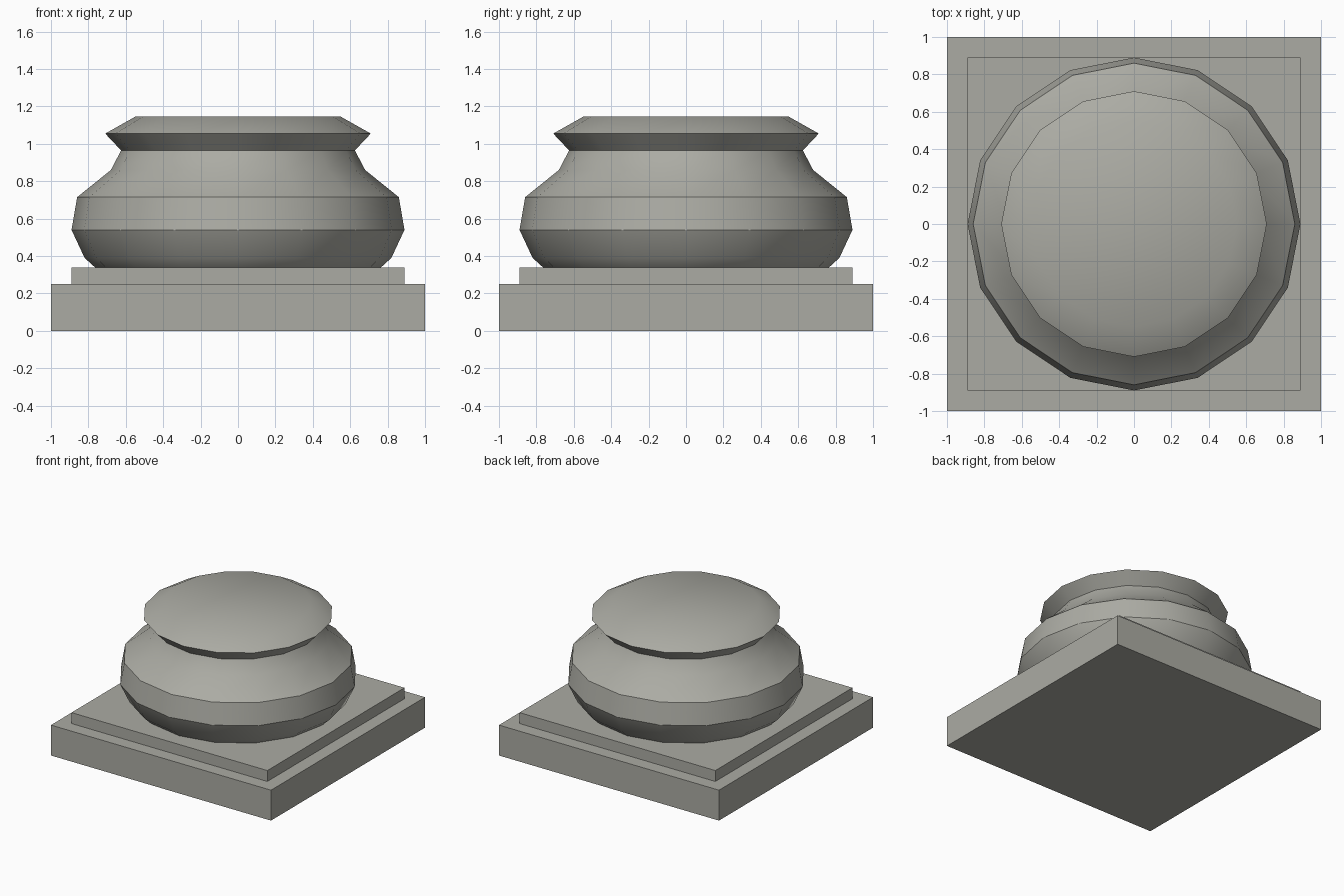
import bpy
import bmesh
from math import cos, sin, tau, radians

SIDES = 16

cube = bpy.data.objects.get("Cube")
if cube:
    bpy.data.objects.remove(cube, do_unlink=True)

# Single stone colour
stone = bpy.data.materials.new("warm grey stone")
stone.use_nodes = True
colour = (0.41, 0.41, 0.37, 1.0)
stone.diffuse_color = colour
stone.node_tree.nodes["Principled BSDF"].inputs["Base Color"].default_value = colour


def add_object(name, bm):
    bmesh.ops.recalc_face_normals(bm, faces=bm.faces[:])
    mesh = bpy.data.meshes.new(name)
    bm.to_mesh(mesh)
    bm.free()
    mesh.materials.append(stone)
    obj = bpy.data.objects.new(name, mesh)
    bpy.context.collection.objects.link(obj)
    return obj


def slab(name, width, bottom, top):
    bm = bmesh.new()
    bmesh.ops.create_cube(bm, size=1)
    bmesh.ops.scale(bm, vec=(width, width, top - bottom), verts=bm.verts)
    bmesh.ops.translate(bm, vec=(0, 0, (top + bottom) / 2), verts=bm.verts)
    return add_object(name, bm)


def turned(name, profile):
    """Revolve (radius, height) pairs and cap both ends."""
    bm = bmesh.new()
    rings = [[bm.verts.new((r * cos(tau * i / SIDES), r * sin(tau * i / SIDES), z))
              for i in range(SIDES)] for r, z in profile]
    for low, high in zip(rings, rings[1:]):
        for i in range(SIDES):
            j = (i + 1) % SIDES
            bm.faces.new((low[i], low[j], high[j], high[i]))
    bm.faces.new(rings[0][::-1])
    bm.faces.new(rings[-1])
    return add_object(name, bm)


# Square plinth in two steps
slab("plinth", 2.0, 0.0, 0.25)
slab("plinth_step", 1.78, 0.25, 0.34)

# Rounded moulding, neck and flared rim
moulding = turned("round_moulding", [
    (0.765, 0.34), (0.82, 0.39), (0.89, 0.54), (0.86, 0.715),
    (0.68, 0.86), (0.625, 0.965), (0.71, 1.055), (0.55, 1.145)])

bpy.ops.object.select_all(action="DESELECT")
moulding.select_set(True)
bpy.context.view_layer.objects.active = moulding
bpy.ops.object.shade_smooth_by_angle(angle=radians(31))
